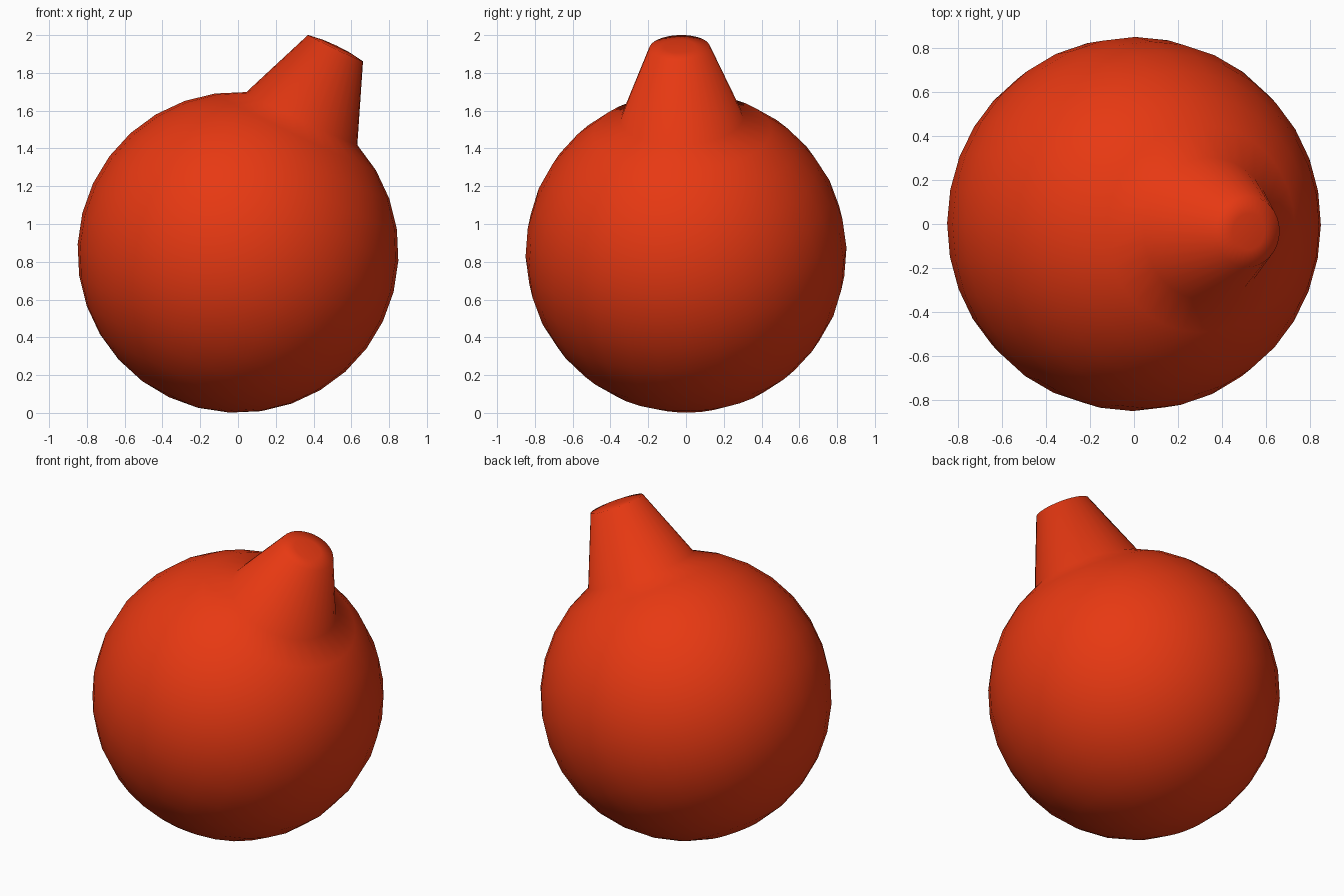
import bpy, bmesh
from mathutils import Vector

if "Cube" in bpy.data.objects:
    bpy.data.objects.remove(bpy.data.objects["Cube"])

R = 0.85
axis = Vector((0.516, -0.034, 1.081)).normalized()   # tilt of the spout

# Ball: UV sphere whose pole cap is pulled out into a tapered spout
bm = bmesh.new()
bmesh.ops.create_uvsphere(bm, u_segments=32, v_segments=16, radius=R)

# Spout: extrude the two rings of faces round the pole
cap = [f for f in bm.faces if f.calc_center_median().z > 0.79]
ext = bmesh.ops.extrude_face_region(bm, geom=cap)["geom"]
bmesh.ops.delete(bm, geom=[f for f in cap if f.is_valid], context='FACES')
for v in ext:
    if isinstance(v, bmesh.types.BMVert):
        base_z = R * 0.9239
        v.co = Vector((v.co.x * 0.497, v.co.y * 0.497, 1.198 + (v.co.z - base_z) * 0.23))
bmesh.ops.recalc_face_normals(bm, faces=bm.faces)
for f in bm.faces:
    f.smooth = True

# Tilt the pole and stand the ball on the ground
rot = Vector((0, 0, 1)).rotation_difference(axis)
for v in bm.verts:
    v.co = rot @ v.co + Vector((0, 0, R))

mesh = bpy.data.meshes.new("ball_with_spout")
bm.to_mesh(mesh)
bm.free()
obj = bpy.data.objects.new("ball_with_spout", mesh)
bpy.context.collection.objects.link(obj)

mat = bpy.data.materials.new("red")
mat.diffuse_color = (0.8, 0.04, 0.006, 1)
mat.use_nodes = True
mat.node_tree.nodes["Principled BSDF"].inputs["Base Color"].default_value = mat.diffuse_color
mesh.materials.append(mat)
